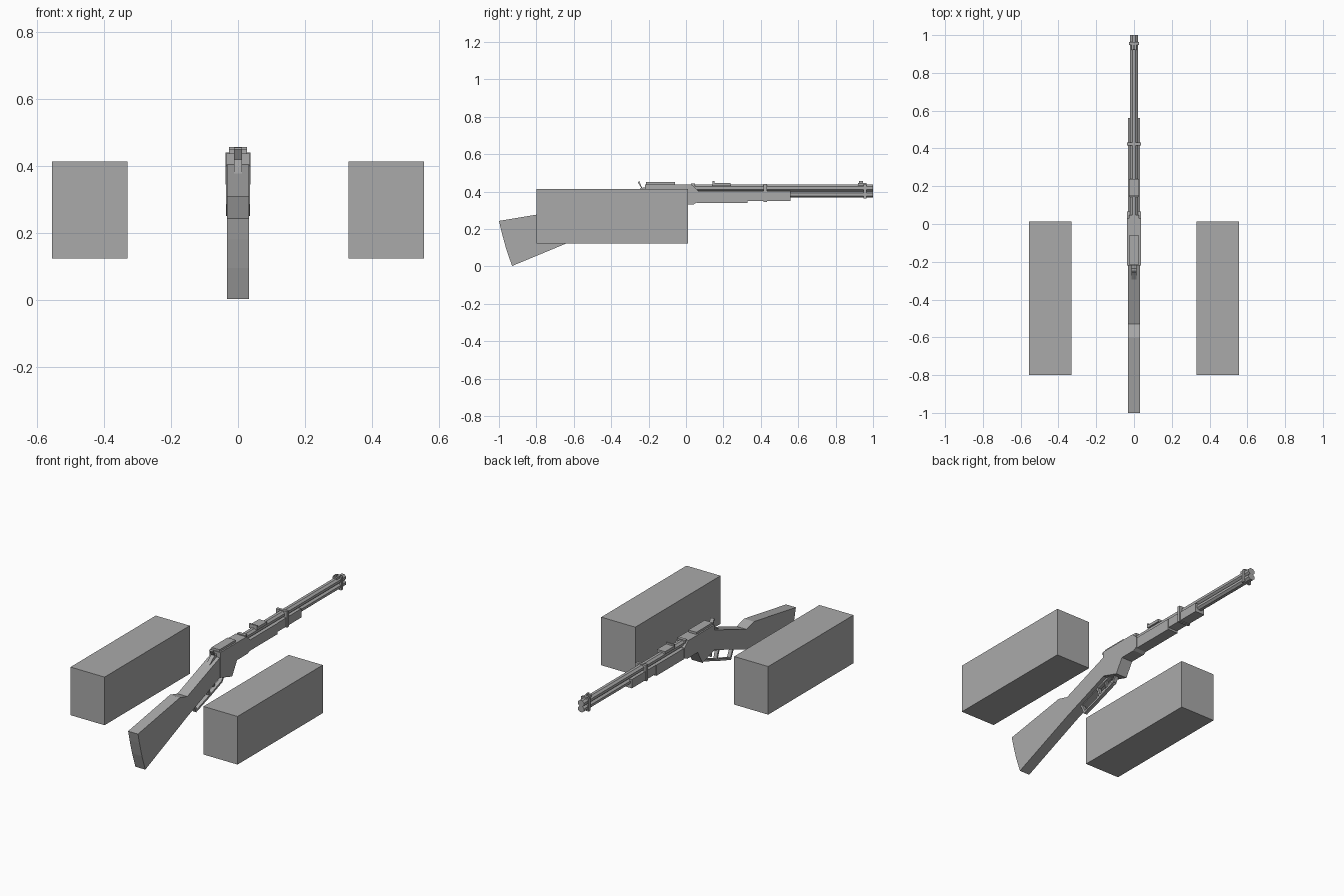
import bpy, bmesh, math

if "Cube" in bpy.data.objects:
    bpy.data.objects.remove(bpy.data.objects["Cube"])

gray = bpy.data.materials.new("plain gray")
gray.diffuse_color = (0.40, 0.40, 0.40, 1)
gray.use_nodes = True
gray.node_tree.nodes["Principled BSDF"].inputs["Base Color"].default_value = gray.diffuse_color


def finish(name, bm):
    bmesh.ops.recalc_face_normals(bm, faces=bm.faces)
    me = bpy.data.meshes.new(name)
    bm.to_mesh(me)
    bm.free()
    me.materials.append(gray)
    ob = bpy.data.objects.new(name, me)
    bpy.context.collection.objects.link(ob)
    return ob


def box(name, x, y, z):
    """Box from (min, max) ranges on each axis."""
    bm = bmesh.new()
    bmesh.ops.create_cube(bm, size=1)
    for v in bm.verts:
        for i, (a, b) in enumerate((x, y, z)):
            v.co[i] = a if v.co[i] < 0 else b
    return finish(name, bm)


def slab(name, half, profile):
    """Side profile of (y, z) points extruded across x."""
    bm = bmesh.new()
    face = bm.faces.new([bm.verts.new((-half, y, z)) for y, z in profile])
    new = bmesh.ops.extrude_face_region(bm, geom=[face])["geom"]
    bmesh.ops.translate(bm, vec=(2 * half, 0, 0),
                        verts=[v for v in new if isinstance(v, bmesh.types.BMVert)])
    return finish(name, bm)


def octagon_tube(name, rx, rz, z, y0, y1):
    """Eight-sided bar along y with flats on top and sides."""
    bm = bmesh.new()
    rings = []
    for y in (y0, y1):
        ring = []
        for i in range(8):
            a = math.radians(22.5 + 45 * i)
            k = 1 / math.cos(math.radians(22.5))
            ring.append(bm.verts.new((rx * k * math.cos(a), y, z + rz * k * math.sin(a))))
        rings.append(ring)
        bm.faces.new(ring)
    for i in range(8):
        j = (i + 1) % 8
        bm.faces.new((rings[0][i], rings[0][j], rings[1][j], rings[1][i]))
    return finish(name, bm)


def bar(name, p, q, t, half):
    """Flat bar of thickness t between two (y, z) points."""
    dy, dz = q[0] - p[0], q[1] - p[1]
    n = math.hypot(dy, dz)
    ey, ez = dy / n * t / 2, dz / n * t / 2
    a, b = (p[0] - ey, p[1] - ez), (q[0] + ey, q[1] + ez)
    return slab(name, half, [(a[0] - ez, a[1] + ey), (b[0] - ez, b[1] + ey),
                             (b[0] + ez, b[1] - ey), (a[0] + ez, a[1] - ey)])


# Side boxes
for side, s in (("left", -1), ("right", 1)):
    box(side + "_box", sorted((0.33 * s, 0.557 * s)), (-0.80, 0.012), (0.123, 0.413))

# Stock with curved butt, comb and wrist
slab("stock", 0.033, [(-1.0, 0.243), (-0.985, 0.18), (-0.962, 0.095), (-0.93, 0.002),
                      (-0.53, 0.168), (-0.22, 0.285), (-0.20, 0.40), (-0.22, 0.405),
                      (-0.53, 0.29), (-0.60, 0.31)])

# Receiver
slab("receiver", 0.036, [(-0.22, 0.437), (-0.22, 0.285), (-0.107, 0.25), (-0.06, 0.331),
                         (0.04, 0.331), (0.065, 0.345), (0.065, 0.405), (0.03, 0.437)])
box("receiver_top_plate", (-0.027, 0.027), (-0.215, -0.06), (0.43, 0.45))
box("receiver_front_rib", (-0.027, 0.027), (0.028, 0.048), (0.42, 0.443))

# Hammer and its tang
slab("hammer", 0.012, [(-0.31, 0.365), (-0.27, 0.395), (-0.24, 0.42), (-0.258, 0.45),
                       (-0.25, 0.456), (-0.235, 0.42), (-0.21, 0.425), (-0.21, 0.39)])

# Fore-end in two steps
box("fore_end_rear", (-0.033, 0.033), (0.06, 0.33), (0.338, 0.403))
box("fore_end_front", (-0.031, 0.031), (0.33, 0.56), (0.35, 0.403))

# Barrel and magazine tube
octagon_tube("barrel", 0.021, 0.018, 0.419, 0.03, 1.0)
octagon_tube("magazine_tube", 0.021, 0.0175, 0.3845, 0.5, 1.0)

# Bands
box("fore_end_band", (-0.037, 0.037), (0.415, 0.432), (0.345, 0.441))
box("muzzle_band", (-0.026, 0.026), (0.948, 0.964), (0.363, 0.441))

# Sights
box("rear_sight_base", (-0.027, 0.027), (0.15, 0.238), (0.43, 0.447))
box("rear_sight_leaf", (-0.027, 0.027), (0.143, 0.152), (0.43, 0.457))
box("front_sight_base", (-0.014, 0.014), (0.92, 0.964), (0.43, 0.446))
box("front_sight_blade", (-0.005, 0.005), (0.925, 0.945), (0.44, 0.457))

# Lever loop, guard and trigger
loop = [(-0.14, 0.275), (-0.17, 0.235), (-0.28, 0.195), (-0.41, 0.152),
        (-0.435, 0.205), (-0.30, 0.255), (-0.28, 0.195)]
for i in range(len(loop) - 1):
    bar(f"lever_{i + 1}", loop[i], loop[i + 1], 0.012, 0.011)
bar("lever_link", (-0.30, 0.255), (-0.20, 0.283), 0.012, 0.011)
bar("trigger", (-0.23, 0.285), (-0.235, 0.235), 0.01, 0.006)
